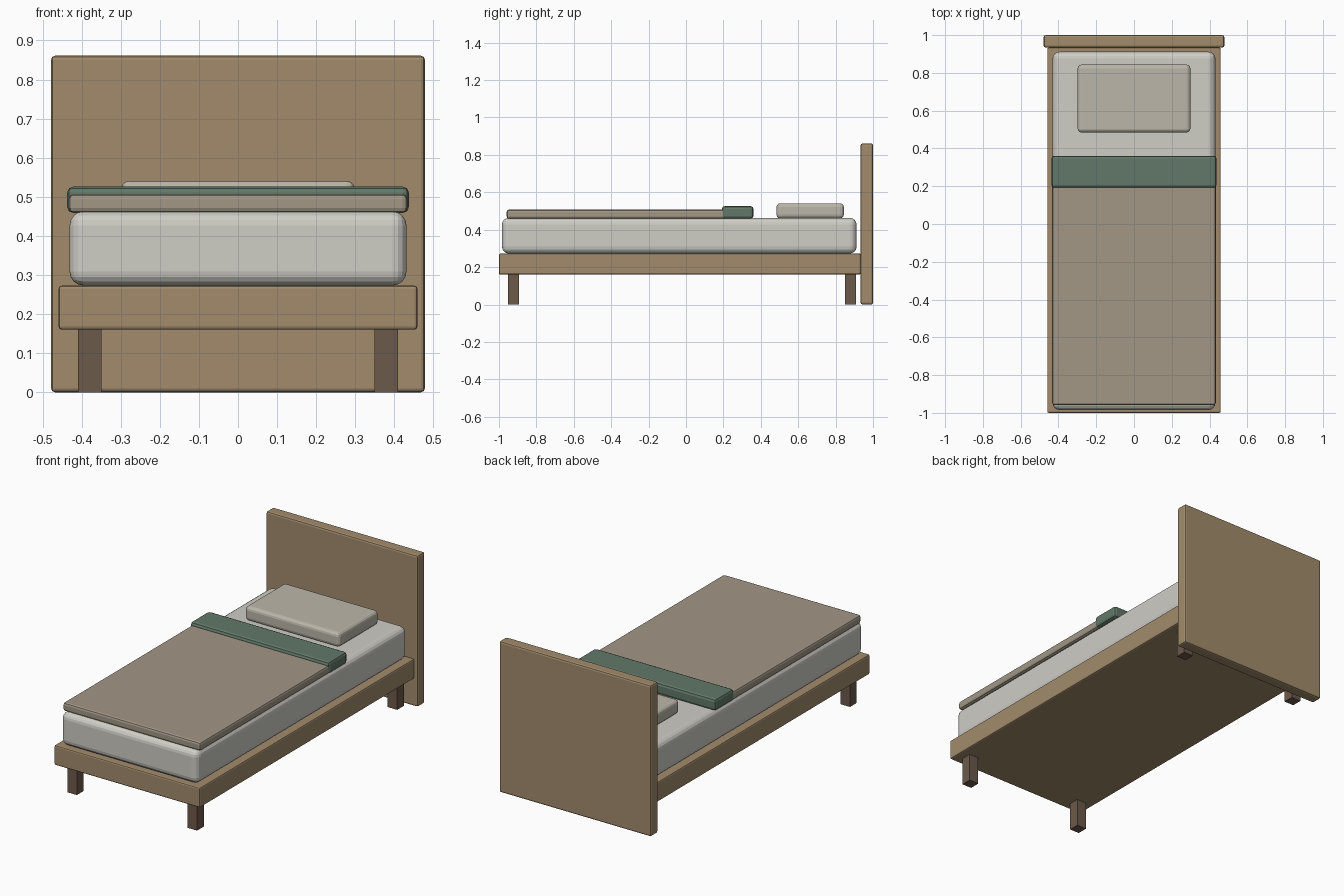
import bpy

if "Cube" in bpy.data.objects:
    bpy.data.objects.remove(bpy.data.objects["Cube"])


def material(name, rgb):
    m = bpy.data.materials.new(name)
    m.diffuse_color = (*rgb, 1)
    m.use_nodes = True
    m.node_tree.nodes["Principled BSDF"].inputs["Base Color"].default_value = m.diffuse_color
    return m


wood = material("wood", (0.36, 0.26, 0.15))
dark_wood = material("dark_wood", (0.15, 0.10, 0.07))
linen = material("linen", (0.62, 0.61, 0.56))
pillow_cloth = material("pillow_cloth", (0.50, 0.47, 0.40))
wool = material("wool", (0.36, 0.31, 0.24))
green = material("green", (0.12, 0.19, 0.14))


def box(name, x, y, z, mat, bevel=0, segments=2):
    """Box from (min, max) ranges, optionally with rounded edges."""
    bpy.ops.mesh.primitive_cube_add(size=1, location=[sum(r) / 2 for r in (x, y, z)])
    ob = bpy.context.object
    ob.name = name
    ob.scale = [r[1] - r[0] for r in (x, y, z)]
    bpy.ops.object.transform_apply(location=False, rotation=False, scale=True)
    ob.data.materials.append(mat)
    if bevel:
        mod = ob.modifiers.new("bevel", "BEVEL")
        mod.width = bevel
        mod.segments = segments
    return ob


# Wooden structure
box("headboard", (-0.478, 0.478), (0.934, 1.0), (0, 0.861), wood, 0.01)
box("bed_frame", (-0.459, 0.459), (-1.0, 0.934), (0.16, 0.273), wood, 0.008)

# Four square legs
for end, y in (("front", -0.922), ("back", 0.879)):
    for side, x in (("left", -0.379), ("right", 0.379)):
        box(f"{end}_{side}_leg", (x - 0.03, x + 0.03), (y - 0.03, y + 0.03),
            (0, 0.162), dark_wood)

# Bedding
box("mattress", (-0.431, 0.431), (-0.984, 0.912), (0.273, 0.463), linen, 0.036, 4)
box("blanket", (-0.433, 0.433), (-0.959, 0.24), (0.459, 0.507), wool, 0.012)
box("blanket_fold", (-0.437, 0.437), (0.192, 0.361), (0.459, 0.526), green, 0.015)
box("pillow", (-0.298, 0.298), (0.484, 0.844), (0.460, 0.541), pillow_cloth, 0.02, 3)
